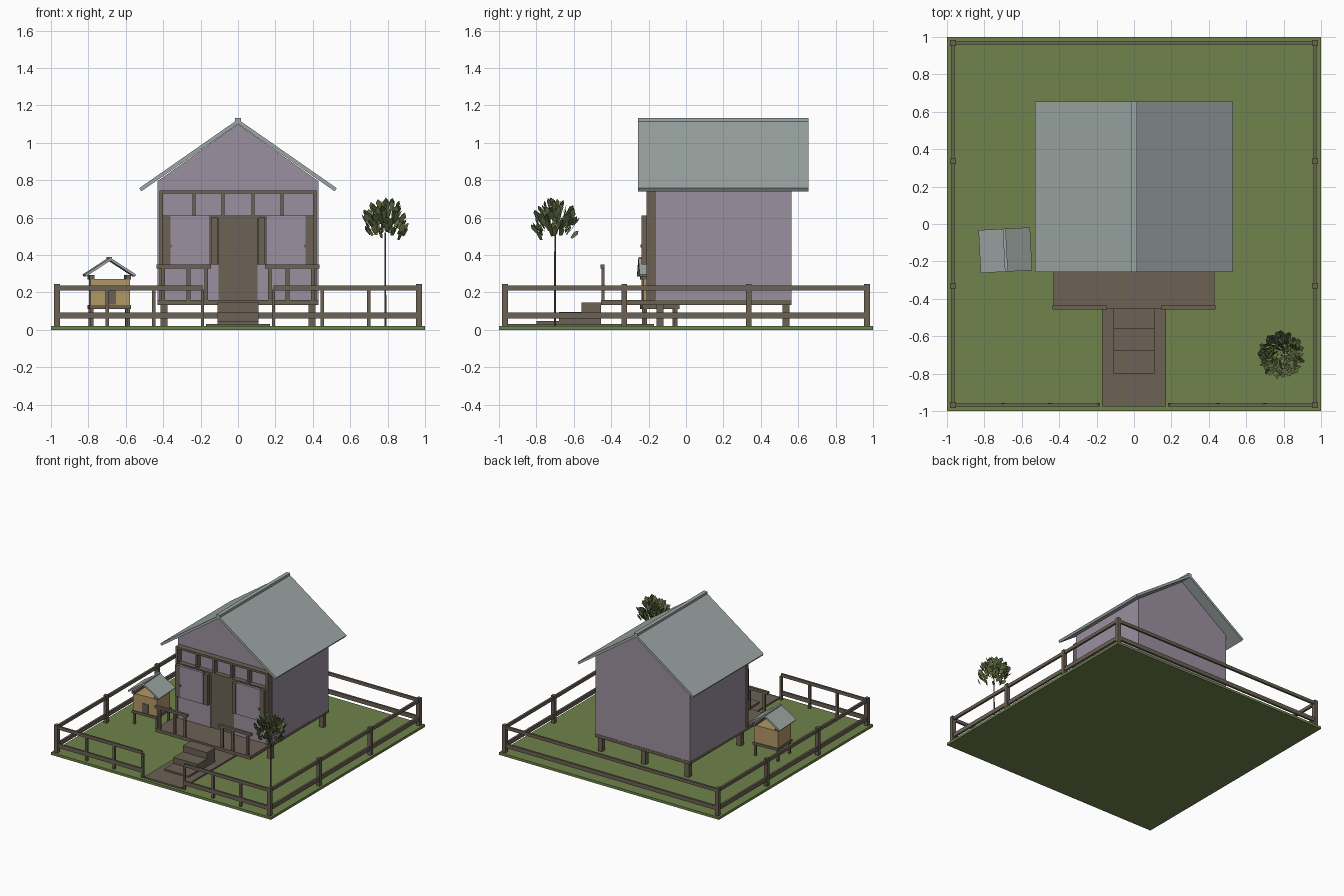
import bpy, bmesh, math, random
from mathutils import Vector, Matrix

if "Cube" in bpy.data.objects:
    bpy.data.objects.remove(bpy.data.objects["Cube"])

random.seed(4)


def material(name, rgb):
    m = bpy.data.materials.new(name)
    m.diffuse_color = (*rgb, 1)
    m.use_nodes = True
    m.node_tree.nodes["Principled BSDF"].inputs["Base Color"].default_value = m.diffuse_color
    return m


WOOD = material("brown wood", (0.15, 0.12, 0.09))
LILAC = material("lilac wall", (0.33, 0.28, 0.35))
ROOF = material("grey roof", (0.34, 0.39, 0.38))
GRASS = material("grass", (0.16, 0.23, 0.07))
TAN = material("tan wood", (0.45, 0.32, 0.13))
LEAF = material("leaf", (0.11, 0.14, 0.05))


def finish(name, bm, mat):
    bmesh.ops.recalc_face_normals(bm, faces=bm.faces)
    me = bpy.data.meshes.new(name)
    bm.to_mesh(me)
    bm.free()
    me.materials.append(mat)
    ob = bpy.data.objects.new(name, me)
    bpy.context.collection.objects.link(ob)
    return ob


def boxes(name, mat, *ranges):
    """One object of boxes, each given as x0, x1, y0, y1, z0, z1."""
    bm = bmesh.new()
    for x0, x1, y0, y1, z0, z1 in ranges:
        m = Matrix.Translation(((x0 + x1) / 2, (y0 + y1) / 2, (z0 + z1) / 2))
        bmesh.ops.create_cube(bm, size=1, matrix=m @ Matrix.Diagonal((x1 - x0, y1 - y0, z1 - z0, 1)))
    return finish(name, bm, mat)


def both(*ranges):
    """Ranges plus their mirror images across x = 0."""
    return list(ranges) + [(-r[1], -r[0], *r[2:]) for r in ranges]


def prism(name, mat, profile, y0, y1):
    """Extrude an x/z profile along y."""
    bm = bmesh.new()
    f = bm.faces.new([bm.verts.new((x, y0, z)) for x, z in profile])
    ext = bmesh.ops.extrude_face_region(bm, geom=[f])["geom"]
    bmesh.ops.translate(bm, vec=(0, y1 - y0, 0), verts=[v for v in ext if isinstance(v, bmesh.types.BMVert)])
    return finish(name, bm, mat)


def gable_roof(name, half, eave, ridge, t, y0, y1):
    """Two sloping slabs with square-cut eaves."""
    n = Vector((ridge - eave, half)).normalized() * t
    drop = t * math.hypot(half, ridge - eave) / half
    prof = [(0, ridge), (half, eave), (half - n.x, eave - n.y), (0, ridge - drop),
            (n.x - half, eave - n.y), (-half, eave)]
    return prism(name, ROOF, prof, y0, y1)


# ground and path
boxes("lawn", GRASS, (-1, 1, -1, 1, 0, 0.02))
boxes("path", WOOD, (-0.17, 0.17, -0.975, -0.17, 0.015, 0.032))

# fence
posts = both(*[(0.953, 0.983, y - 0.015, y + 0.015, 0.02, 0.245) for y in (-0.968, -0.33, 0.335, 0.968)])
boxes("fence_posts", WOOD, *posts)
boxes("gate_side_posts", WOOD, *both(*[(x - 0.009, x + 0.009, -0.975, -0.957, 0.02, 0.215)
                                       for x in (0.19, 0.45, 0.7)]))
for part, z0, z1 in (("lower", 0.06, 0.093), ("upper", 0.21, 0.236)):
    boxes("fence_rails_" + part, WOOD, (-0.96, 0.96, 0.96, 0.977, z0, z1),
          *both((0.96, 0.977, -0.96, 0.96, z0, z1), (0.19, 0.96, -0.975, -0.96, z0, z1)))

# house on stilts
boxes("house_stilts", WOOD, *[(x - 0.019, x + 0.019, y - 0.019, y + 0.019, 0.02, 0.135)
                              for x in (-0.395, 0, 0.395) for y in (-0.14, 0.535)])
boxes("floor_slab", WOOD, (-0.43, 0.43, -0.17, 0.565, 0.133, 0.16))
prism("house_walls", LILAC, [(-0.43, 0.155), (0.43, 0.155), (0.43, 0.795), (0, 1.1), (-0.43, 0.795)], -0.165, 0.563)
gable_roof("house_roof", 0.528, 0.757, 1.125, 0.02, -0.257, 0.655)
boxes("ridge_cap", ROOF, (-0.016, 0.016, -0.257, 0.655, 1.105, 1.133))

# front framing, door and shutters
boxes("front_frame", WOOD, (-0.42, 0.42, -0.212, -0.165, 0.728, 0.745), (-0.42, 0.42, -0.205, -0.165, 0.595, 0.612),
      *both((0.4, 0.42, -0.212, -0.165, 0.155, 0.735), *[(x - 0.008, x + 0.008, -0.205, -0.165, 0.605, 0.735)
                                                       for x in (0.08, 0.235)]))
boxes("front_inner_panel", WOOD, (-0.4, 0.4, -0.185, -0.165, 0.33, 0.6))
boxes("door", WOOD, (-0.105, 0.105, -0.2, -0.165, 0.158, 0.6))
boxes("lower_front_panels", LILAC, *both((0.105, 0.4, -0.205, -0.165, 0.16, 0.35)))
boxes("shutters", LILAC, *both((0.15, 0.36, -0.238, -0.218, 0.35, 0.61)))
boxes("shutter_edges", WOOD, *both((0.36, 0.405, -0.238, -0.212, 0.35, 0.61), (0.11, 0.145, -0.238, -0.205, 0.35, 0.6)))
boxes("shutter_hinges", WOOD, *both((0.352, 0.366, -0.243, -0.23, 0.44, 0.455)))

# porch and steps
boxes("porch_deck", WOOD, (-0.43, 0.43, -0.455, -0.165, 0.133, 0.16))
boxes("porch_rails", WOOD, *both((0.145, 0.437, -0.458, -0.437, 0.327, 0.349)))
boxes("porch_posts", WOOD, *both(*[(x - 0.01, x + 0.01, -0.453, -0.437, 0.155, 0.335) for x in (0.17, 0.265, 0.4)]))
boxes("steps", WOOD, (-0.11, 0.11, -0.56, -0.455, 0.03, 0.145), (-0.11, 0.11, -0.68, -0.56, 0.03, 0.095),
      (-0.11, 0.11, -0.8, -0.68, 0.03, 0.046))

# little hutch, turned slightly
hutch = [
    boxes("hutch_legs", WOOD, *both((0.09, 0.107, -0.09, -0.073, 0.02, 0.12), (0.09, 0.107, 0.073, 0.09, 0.02, 0.12))),
    boxes("hutch_floor", WOOD, (-0.112, 0.112, -0.1, 0.1, 0.112, 0.132)),
    boxes("hutch_body", TAN, (-0.105, 0.105, -0.092, 0.092, 0.13, 0.272)),
    boxes("hutch_top_beams", WOOD, *both((0.085, 0.112, -0.1, 0.1, 0.27, 0.292))),
    boxes("hutch_door", WOOD, (-0.022, 0.03, -0.097, -0.09, 0.135, 0.21)),
    gable_roof("hutch_roof", 0.138, 0.295, 0.385, 0.013, -0.115, 0.115),
    boxes("hutch_ridge", ROOF, (-0.008, 0.008, -0.115, 0.115, 0.375, 0.39)),
]
for ob in hutch:
    ob.data.transform(Matrix.Translation((-0.688, -0.14, 0)) @ Matrix.Rotation(math.radians(3), 4, "Z"))

# tree: thin trunk and a dome of upright leaf cards
bm = bmesh.new()
bmesh.ops.create_cone(bm, cap_ends=True, segments=6, radius1=0.006, radius2=0.004, depth=0.5,
                      matrix=Matrix.Translation((0.788, -0.7, 0.27)))
finish("tree_trunk", bm, WOOD)
bm = bmesh.new()
for i in range(110):
    a = i * 2.39996
    r = 0.115 * math.sqrt((i + 0.5) / 110)
    low, high = 0.5 + 0.09 * (1 - r / 0.115), 0.69 - 0.08 * (r / 0.115) ** 2
    c = Vector((0.788 + r * math.cos(a), -0.7 + r * math.sin(a), random.uniform(low, high)))
    m = (Matrix.Translation(c) @ Matrix.Rotation(a, 4, "Z") @ Matrix.Rotation(0.15 + 4 * r + random.uniform(-0.2, 0.2), 4, "Y")
         @ Matrix.Rotation(random.uniform(-1, 1), 4, "Z"))
    card = [(-0.009, -0.025), (0.009, -0.025), (0.016, 0.012), (0, 0.03), (-0.016, 0.012)]
    bm.faces.new([bm.verts.new(m @ Vector((0, y, z))) for y, z in card])
finish("tree_leaves", bm, LEAF)
